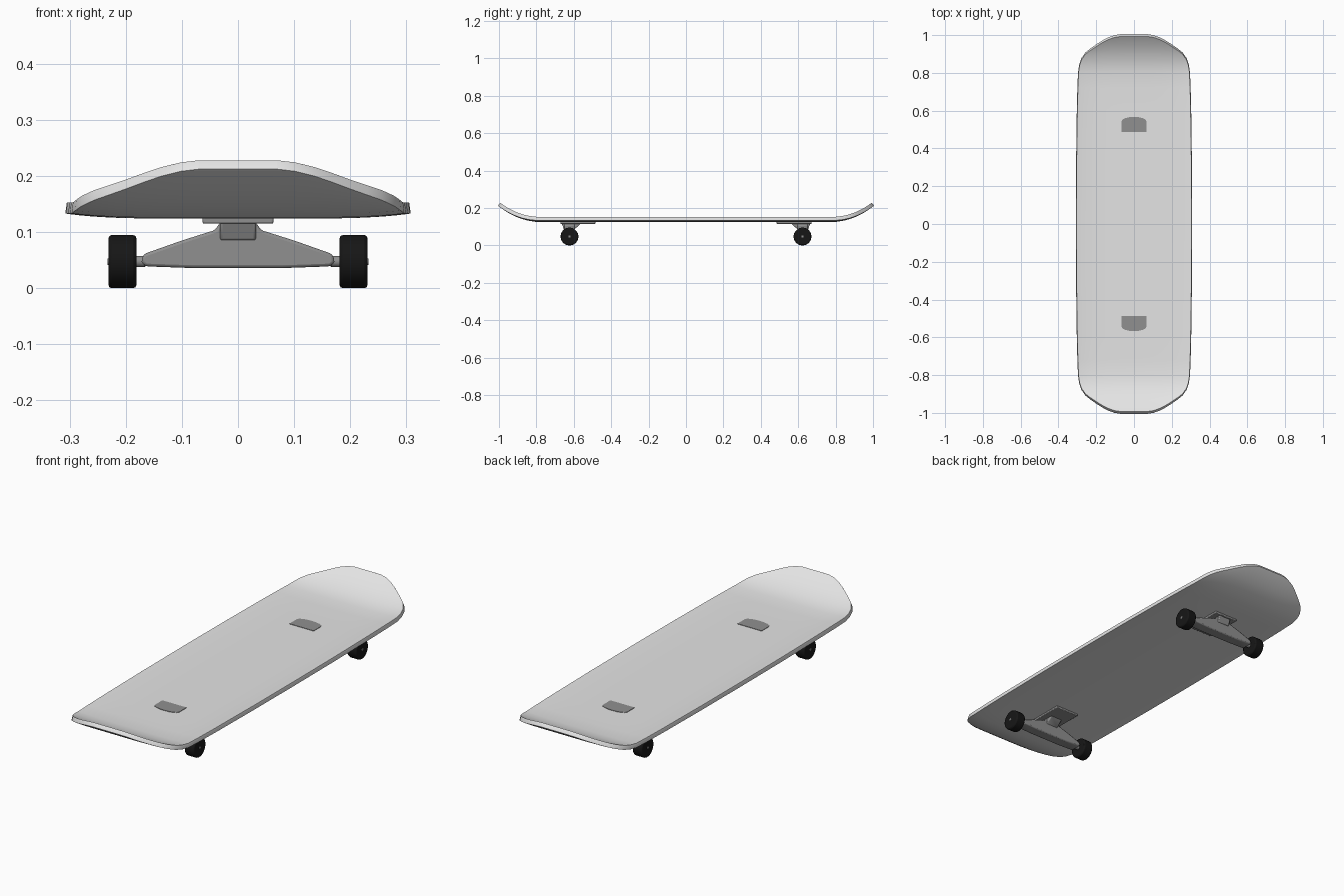
import bpy, bmesh, math
from mathutils import Vector

cube = bpy.data.objects.get("Cube")
if cube:
    bpy.data.objects.remove(cube, do_unlink=True)


def material(name, value):
    m = bpy.data.materials.new(name)
    m.use_nodes = True
    colour = (value, value, value, 1)
    m.diffuse_color = colour
    m.node_tree.nodes["Principled BSDF"].inputs["Base Color"].default_value = colour
    return m


DECK = material("light grey deck", 0.78)
METAL = material("mid grey metal", 0.28)
RUBBER = material("black rubber", 0.008)


def finish(name, bm, mat, bevel=0, segments=2, solid=0):
    bmesh.ops.recalc_face_normals(bm, faces=bm.faces) if not solid else None
    mesh = bpy.data.meshes.new(name)
    bm.to_mesh(mesh)
    bm.free()
    mesh.materials.append(mat)
    obj = bpy.data.objects.new(name, mesh)
    bpy.context.collection.objects.link(obj)
    if solid:
        mod = obj.modifiers.new("Thickness", "SOLIDIFY")
        mod.thickness = solid
        mod.offset = -1
    if bevel:
        mod = obj.modifiers.new("Rounding", "BEVEL")
        mod.width = bevel
        mod.segments = segments
        mod.limit_method = "ANGLE"
        mod.angle_limit = math.radians(40)
    bpy.ops.object.select_all(action="DESELECT")
    obj.select_set(True)
    bpy.context.view_layer.objects.active = obj
    bpy.ops.object.shade_smooth_by_angle(angle=math.radians(45))
    return obj


def prism(name, points, offset, mat, bevel=0):
    """Extrude a closed loop of 3D points by an offset vector."""
    bm = bmesh.new()
    low = [bm.verts.new(p) for p in points]
    high = [bm.verts.new(Vector(p) + Vector(offset)) for p in points]
    bm.faces.new(low)
    bm.faces.new(high)
    for i in range(len(low)):
        j = (i + 1) % len(low)
        bm.faces.new((low[i], low[j], high[j], high[i]))
    return finish(name, bm, mat, bevel)


def rod(name, x0, x1, y, z, radius, mat, bevel=0, sides=24):
    """Cylinder along x."""
    ring = [(x0, y + radius * math.cos(a), z + radius * math.sin(a))
            for a in (math.tau * (i + 0.5) / sides for i in range(sides))]
    return prism(name, ring, (x1 - x0, 0, 0), mat, bevel)


# Deck: a sheet with raised edges and upturned ends, then thickened
half = [(0, 0.305), (0.3, 0.304), (0.6, 0.3), (0.72, 0.297), (0.8, 0.294),
        (0.84, 0.288), (0.87, 0.278), (0.9, 0.256), (0.92, 0.23), (0.94, 0.2),
        (0.96, 0.168), (0.976, 0.137), (0.988, 0.102), (0.993, 0.07)]
rows = [(-y, w) for y, w in reversed(half[1:])] + half
COLS = 24
bm = bmesh.new()
grid = []
for y, w in rows:
    kick = max(0, (abs(y) - 0.76) / 0.233)
    line = []
    for c in range(COLS + 1):
        u = math.sin(math.pi * (c / COLS - 0.5))
        z = 0.144 + 0.084 * kick ** 2.2 + 0.009 * abs(u) ** 5 * max(0, 1 - kick)
        line.append(bm.verts.new((u * w, y, z)))
    grid.append(line)
for a, b in zip(grid, grid[1:]):
    for c in range(COLS):
        bm.faces.new((a[c], a[c + 1], b[c + 1], b[c]))
finish("deck", bm, DECK, bevel=0.008, segments=3, solid=0.02)

# Trucks and wheels at both ends
for end, s in (("front", -1), ("back", 1)):
    yc = s * 0.623

    # Mount showing on the deck top, curved on its outer side
    arc = [(0.065 * math.cos(a), s * (0.545 + 0.022 * math.sin(a)), 0.14)
           for a in (math.pi * i / 8 for i in range(9))]
    outline = [(0.065, s * 0.487, 0.14)] + arc + [(-0.065, s * 0.487, 0.14)]
    prism(end + "_deck_inlay", outline, (0, 0, 0.006), METAL)

    # Base plate under the deck
    prism(end + "_base_plate",
          [(x, s * y, 0.115) for x, y in
           ((-0.063, 0.485), (0.063, 0.485), (0.063, 0.672), (-0.063, 0.672))],
          (0, 0, 0.012), METAL, 0.003)

    # Wedge joining plate and hanger
    prism(end + "_pivot_wedge",
          [(-0.032, s * y, z) for y, z in
           ((0.56, 0.118), (0.665, 0.118), (0.652, 0.085), (0.598, 0.085))],
          (0.064, 0, 0), METAL, 0.004)

    # Hanger: tapered profile across the board
    side = [(0.08, 0.036), (0.165, 0.039), (0.173, 0.047), (0.168, 0.061),
            (0.1, 0.085), (0.04, 0.104), (0.033, 0.117)]
    profile = side + [(-x, z) for x, z in reversed(side)]
    prism(end + "_hanger", [(x, yc - 0.027, z) for x, z in profile],
          (0, 0.054, 0), METAL, 0.005)

    # Axle, nuts and wheels
    rod(end + "_axle", -0.2325, 0.2325, yc, 0.0475, 0.006, METAL, sides=12)
    for name, m in (("right", -1), ("left", 1)):
        rod(f"{end}_{name}_axle_nut", m * 0.165, m * 0.184, yc, 0.0475, 0.01, METAL, 0.002, 12)
        rod(f"{end}_{name}_wheel", m * 0.181, m * 0.231, yc, 0.0475, 0.0478, RUBBER, 0.006)
